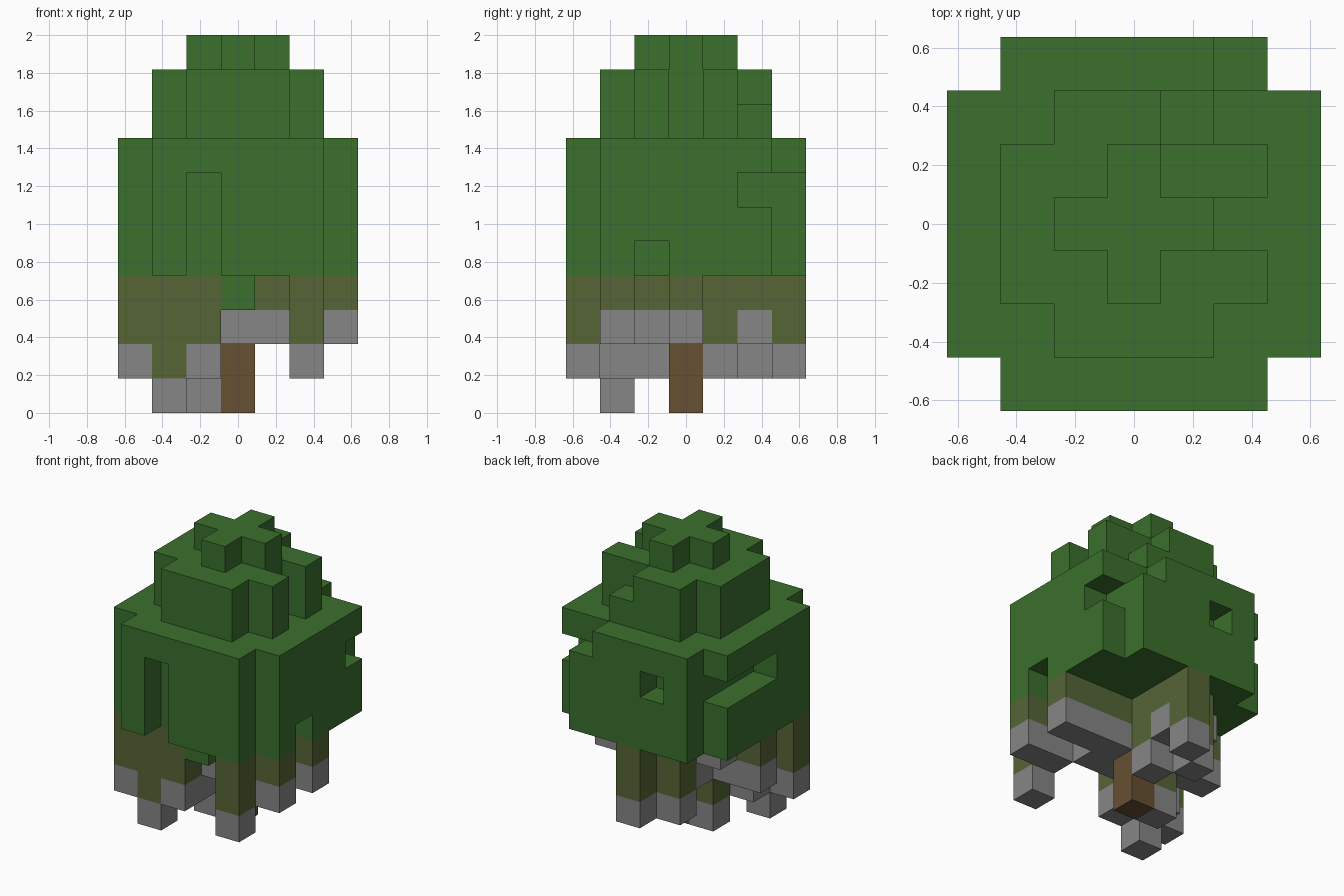
import bpy, bmesh
from mathutils import Vector

cube = bpy.data.objects.get("Cube")
if cube:
    bpy.data.objects.remove(cube, do_unlink=True)

V = 2 / 11  # edge of one block


def material(name, color):
    m = bpy.data.materials.new(name)
    m.use_nodes = True
    m.diffuse_color = (*color, 1)
    m.node_tree.nodes["Principled BSDF"].inputs["Base Color"].default_value = (*color, 1)
    return m


def build(name, cells, mat):
    """Make one object from grid cells, keeping only its outer faces."""
    bm = bmesh.new()
    corners = {}

    def corner(p):
        key = tuple(round(c) for c in p)
        if key not in corners:
            x, y, z = key
            corners[key] = bm.verts.new(((x - 3.5) * V, (y - 3.5) * V, z * V))
        return corners[key]

    axes = [Vector(a) for a in ((1, 0, 0), (0, 1, 0), (0, 0, 1))]
    for cell in cells:
        base = Vector(cell)
        for k in range(3):
            n, u, w = axes[k], axes[(k + 1) % 3], axes[(k + 2) % 3]
            for side in (0, 1):
                step = n if side else -n
                if tuple(int(c) for c in base + step) in everything:
                    continue
                p = base + n * side
                quad = [p, p + u, p + u + w, p + w]
                bm.faces.new([corner(q) for q in (quad if side else reversed(quad))])
    bmesh.ops.dissolve_limit(bm, angle_limit=0.01, verts=bm.verts, edges=bm.edges)
    mesh = bpy.data.meshes.new(name)
    bm.to_mesh(mesh)
    bm.free()
    mesh.materials.append(mat)
    obj = bpy.data.objects.new(name, mesh)
    bpy.context.collection.objects.link(obj)


def disc(r, levels):
    """Square layers of the given radius with the corners cut off."""
    span = range(-r, r + 1)
    return {(3 + x, 3 + y, z) for z in levels for x in span for y in span
            if not abs(x) == abs(y) == r}


# Foliage: wide body, narrower tier and a cross on top
foliage = disc(3, range(4, 8)) | disc(2, (8, 9)) | disc(1, (10,))
foliage.add((3, 1, 3))
# Gaps in the foliage
foliage -= {(2, 0, z) for z in (4, 5, 6)}
foliage -= {(0, y, 6) for y in (3, 4, 5)}
foliage -= {(5, 3, 8), (5, 3, 9), (4, 5, 9)}
foliage -= {(5, 6, 7), (6, 5, 6), (6, 2, 4), (2, 6, 6)}

# Hanging strands: column -> level of the pale tip
strands = {
    (0, 1): 1, (1, 1): 0, (2, 1): 1, (5, 0): 1, (5, 1): 2, (6, 1): 2,
    (1, 2): 1, (2, 2): 1, (3, 2): 2, (4, 2): 2,
    (0, 3): 2, (1, 3): 2, (2, 3): 0, (4, 3): 2, (5, 3): 2, (6, 3): 2,
    (1, 4): 3, (2, 4): 2, (3, 4): 1, (2, 5): 1, (3, 5): 2, (3, 6): 1,
}
tips = {(x, y, z) for (x, y), z in strands.items()}
moss = {(x, y, k) for (x, y), z in strands.items() for k in range(z + 1, 4)}
trunk = {(3, 3, z) for z in range(4)}
everything = foliage | tips | moss | trunk

build("foliage", foliage, material("leaf green", (0.043, 0.162, 0.026)))
build("hanging_strands", moss, material("olive", (0.093, 0.130, 0.037)))
build("strand_tips", tips, material("grey", (0.24, 0.24, 0.24)))
build("trunk", trunk, material("brown", (0.133, 0.080, 0.032)))
